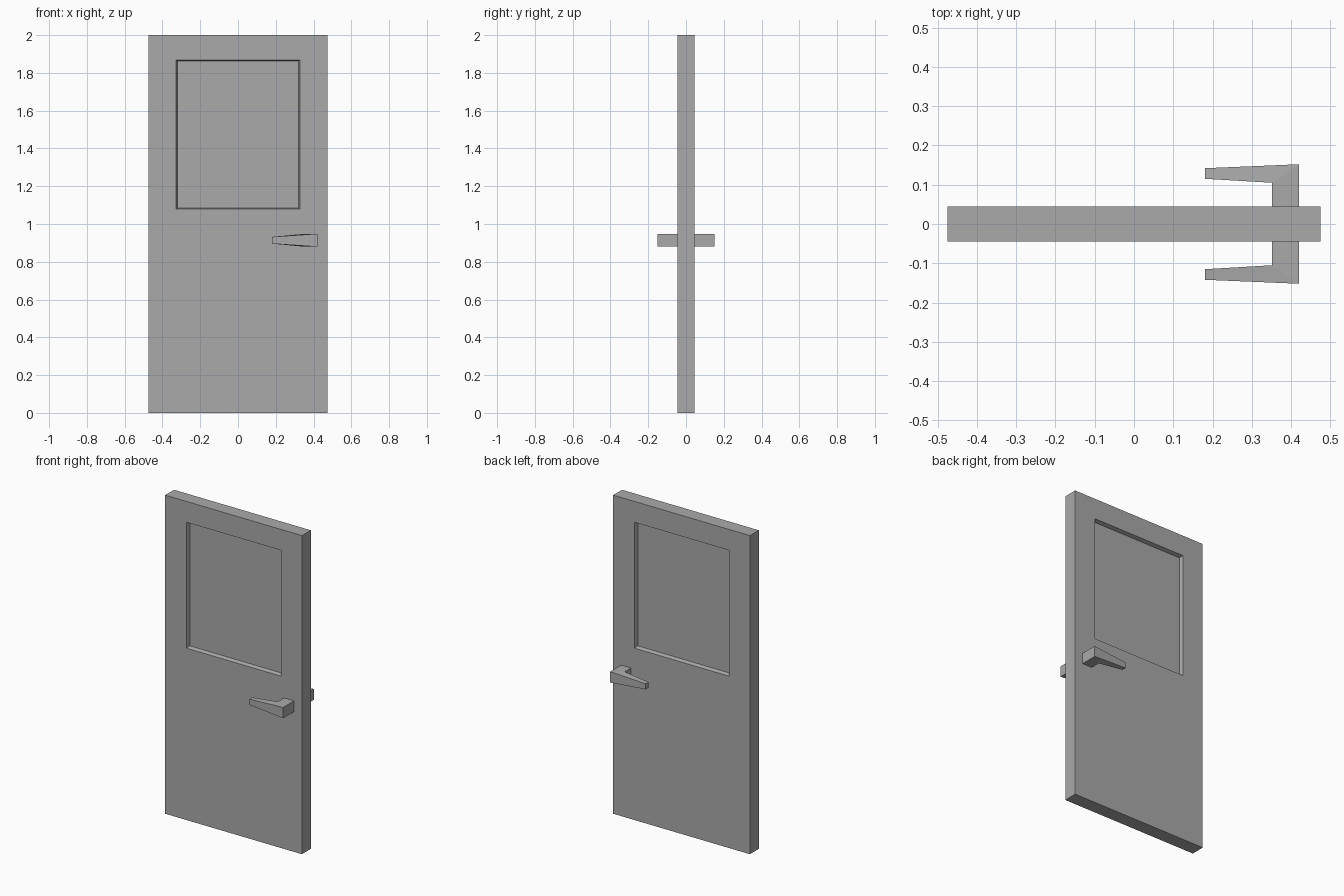
import bpy
import bmesh

cube = bpy.data.objects.get("Cube")
if cube:
    bpy.data.objects.remove(cube, do_unlink=True)

grey = bpy.data.materials.new("plain grey")
grey.use_nodes = True
colour = (0.4, 0.4, 0.4, 1)
grey.diffuse_color = colour
grey.node_tree.nodes["Principled BSDF"].inputs["Base Color"].default_value = colour


def add_object(name, bm):
    bmesh.ops.recalc_face_normals(bm, faces=bm.faces[:])
    mesh = bpy.data.meshes.new(name)
    bm.to_mesh(mesh)
    bm.free()
    mesh.materials.append(grey)
    obj = bpy.data.objects.new(name, mesh)
    bpy.context.collection.objects.link(obj)
    return obj


def loft(bm, rings, close=False, caps=False):
    """Bridge successive four-sided rings with quads."""
    loops = [[bm.verts.new(p) for p in ring] for ring in rings]
    for a, b in zip(loops, loops[1:]):
        for i in range(4):
            j = (i + 1) % 4
            bm.faces.new((a[i], a[j], b[j], b[i]))
    if caps:
        bm.faces.new(loops[0])
        bm.faces.new(loops[-1])
    return loops


HALF_WIDTH, HEIGHT, HALF_DEPTH = 0.475, 2.0, 0.044
WINDOW_Z = 1.474


def rectangle(half_x, z_low, z_high, y):
    return [(-half_x, y, z_low), (half_x, y, z_low),
            (half_x, y, z_high), (-half_x, y, z_high)]


def window_ring(inset, y):
    half_z = 0.395 - inset
    return rectangle(0.328 - inset, WINDOW_Z - half_z, WINDOW_Z + half_z, y)


# Door slab with a tapered recessed window panel on each side
PANEL_Y = 0.02
bm = bmesh.new()
loft(bm, [
    window_ring(0.007, -PANEL_Y),
    window_ring(0, -HALF_DEPTH),
    rectangle(HALF_WIDTH, 0, HEIGHT, -HALF_DEPTH),
    rectangle(HALF_WIDTH, 0, HEIGHT, HALF_DEPTH),
    window_ring(0, HALF_DEPTH),
    window_ring(0.007, PANEL_Y),
], caps=True)
add_object("door_panel", bm)

# Mitred lever handles: stem, corner and tapered tip
HANDLE_Z = 0.914


def handle_ring(inner, outer, half_z):
    low, high = HANDLE_Z - half_z, HANDLE_Z + half_z
    return [(*inner, low), (*outer, low), (*outer, high), (*inner, high)]


for name, side in (("front_handle", -1), ("back_handle", 1)):
    bm = bmesh.new()
    loft(bm, [
        handle_ring((0.351, side * HALF_DEPTH), (0.42, side * HALF_DEPTH), 0.034),
        handle_ring((0.351, side * 0.105), (0.42, side * 0.152), 0.034),
        handle_ring((0.181, side * 0.115), (0.181, side * 0.142), 0.018),
    ], caps=True)
    add_object(name, bm)
